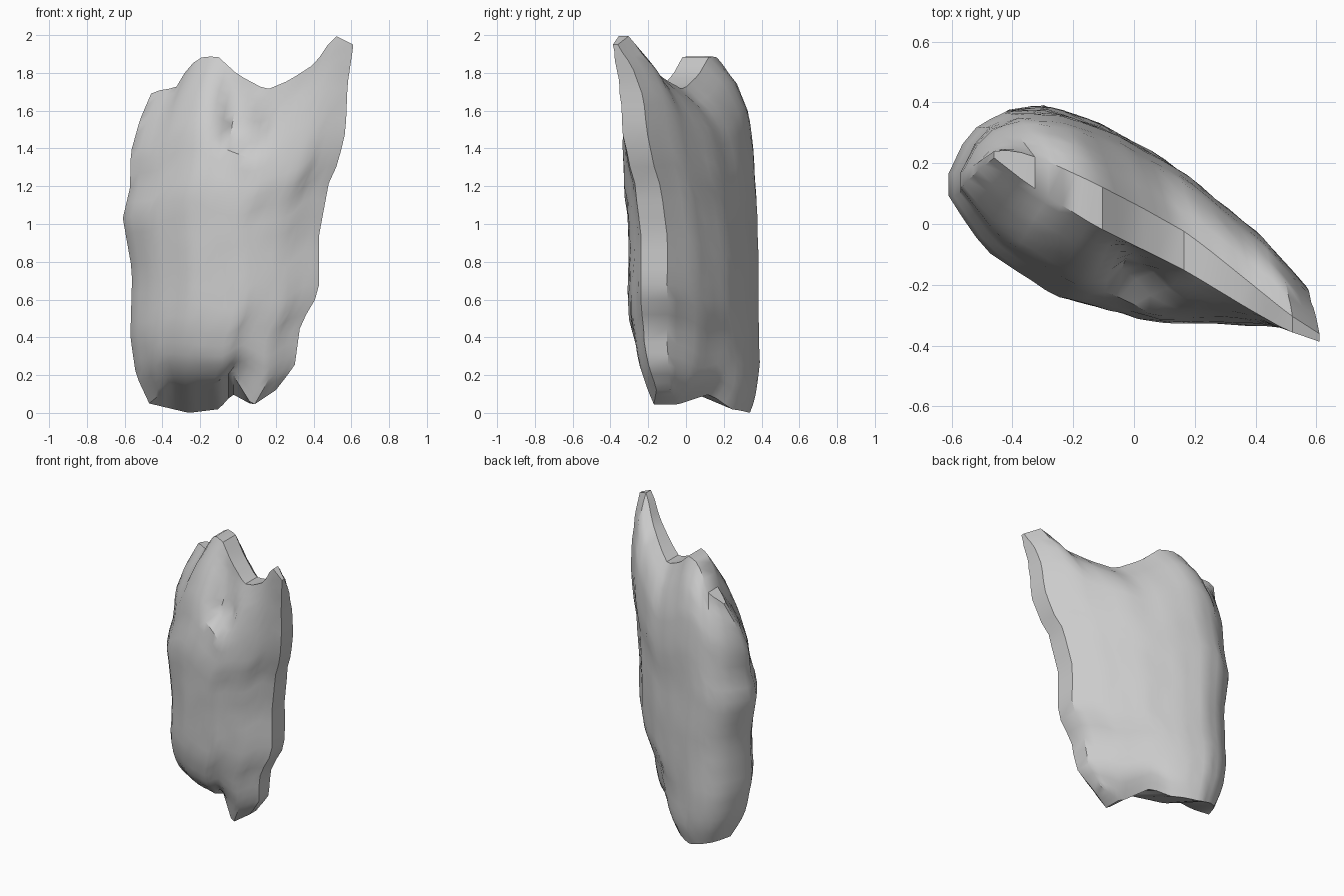
import bpy, bmesh, math, random
from mathutils import Vector

cube = bpy.data.objects.get("Cube")
if cube:
    bpy.data.objects.remove(cube)
random.seed(4)
COLS, ROWS = 24, 26


def curve(pairs):
    """Piecewise linear lookup through (position, value) pairs."""
    def look(p):
        if p <= pairs[0][0]:
            return pairs[0][1]
        for (a, va), (b, vb) in zip(pairs, pairs[1:]):
            if p <= b:
                return va + (vb - va) * (p - a) / (b - a)
        return pairs[-1][1]
    return look


def lerp(a, b, t):
    return a + (b - a) * t


# Side outlines by height
right_edge = curve([(.05, -.47), (.2, -.54), (.4, -.57), (.75, -.56), (1.03, -.61),
                    (1.2, -.57), (1.37, -.57), (1.55, -.52), (1.69, -.46)])
left_edge = curve([(.12, .2), (.25, .3), (.47, .33), (.64, .43), (.95, .43),
                   (1.22, .48), (1.33, .53), (1.5, .57), (1.75, .58), (1.95, .61)])
# Upper and lower outlines across the width
top_edge = curve([(-.46, 1.69), (-.41, 1.71), (-.33, 1.72), (-.27, 1.82), (-.21, 1.88), (-.11, 1.89),
                  (0, 1.79), (.15, 1.71), (.27, 1.76), (.41, 1.85), (.51, 2), (.61, 1.95)])
bottom_edge = curve([(-.47, .05), (-.26, 0), (-.1, .02), (-.03, .1), (.08, .04), (.2, .12)])
# Plan outline, and the ridges the body narrows to above and below
plan_front = curve([(-.61, .09), (-.5, -.08), (-.28, -.23), (0, -.3), (.2, -.29), (.43, -.24)])
plan_back = curve([(-.61, .16), (-.57, .26), (-.52, .33), (-.43, .38), (-.3, .39), (-.14, .34),
                   (.07, .23), (.3, .05), (.43, -.1)])
top_ridge = curve([(-.46, .26), (-.34, .21), (-.15, .12), (.17, -.02), (.5, -.24), (.61, -.28)])
bottom_ridge = curve([(-.47, .26), (-.26, .21), (-.1, .1), (.08, -.07), (.2, -.08)])
front_fullness = curve([(0, .48), (.05, .66), (.12, .85), (.25, 1), (.65, 1), (.8, .82), (.9, .58), (1, .25)])
back_fullness = curve([(0, .75), (.06, .95), (.14, 1), (.45, 1), (.6, .94), (.72, .93), (.85, .82),
                       (.93, .58), (1, .2)])
underside = curve([(-.47, 0), (-.35, .13), (-.06, .14), (.07, 0)])
foot_taper = curve([(-.1, 0), (.06, .6)])


def body_point(u, t, front):
    x = lerp(right_edge(lerp(.05, 1.69, t)), left_edge(lerp(.12, 1.96, t)), u)
    x_mid, x_top, x_low = lerp(-.61, .43, u), lerp(-.46, .61, u), lerp(-.47, .2, u)
    z = lerp(bottom_edge(x_low), top_edge(x_top), t)
    ridge = lerp(bottom_ridge(x_low), top_ridge(x_top), min(1, max(0, t * 2 - .5)))
    if front:
        plan, full = plan_front(x_mid), front_fullness(t)
    else:
        plan, full = plan_back(x_mid), back_fullness(t) - foot_taper(x_low) * (1 - t) ** 14
    # The horn sweeps forward as it leaves the body
    y = lerp(ridge, plan, full) - .65 * u * max(0, x - x_mid)
    if front:
        z += underside(x_low) * (1 - t) ** 8
        # Hollow beside the horn, with a small fold below it
        hollow = math.exp(-((x - .02) / .1) ** 4)
        y += .11 * hollow * min(1, max(0, (z - 1.4) / .06)) * (1 - t ** 8)
        y -= .02 * math.exp(-((x - .06) / .05) ** 2 - ((z - 1.33) / .09) ** 2)
    return Vector((x, y, z))


# Body: a front and a back sheet joined around the rim
bm = bmesh.new()
sheets = []
for front in (True, False):
    grid = []
    for j in range(ROWS + 1):
        t = lerp(j / ROWS, .5 - .5 * math.cos(math.pi * j / ROWS), .5)
        row = []
        for i in range(COLS + 1):
            p = body_point(i / COLS, t, front)
            if 0 < j < ROWS:
                p.y += random.uniform(-.003, .003)
            row.append(bm.verts.new(p))
        grid.append(row)
    sheets.append(grid)
    for j in range(ROWS):
        for i in range(COLS):
            bm.faces.new((grid[j][i], grid[j][i + 1], grid[j + 1][i + 1], grid[j + 1][i]))
f, b = sheets
for j in (0, ROWS):
    for i in range(COLS):
        bm.faces.new((f[j][i], f[j][i + 1], b[j][i + 1], b[j][i]))
for i in (0, COLS):
    for j in range(ROWS):
        bm.faces.new((f[j][i], f[j + 1][i], b[j + 1][i], b[j][i]))
bmesh.ops.recalc_face_normals(bm, faces=bm.faces)
mesh = bpy.data.meshes.new("stone_body")
bm.to_mesh(mesh)
bm.free()
body = bpy.data.objects.new("stone_body", mesh)
bpy.context.collection.objects.link(body)

# Plain grey
grey = bpy.data.materials.new("stone_grey")
grey.use_nodes = True
colour = (.6, .6, .6, 1)
grey.diffuse_color = colour
grey.node_tree.nodes["Principled BSDF"].inputs["Base Color"].default_value = colour
mesh.materials.append(grey)

for o in bpy.context.selected_objects:
    o.select_set(False)
body.select_set(True)
bpy.context.view_layer.objects.active = body
bpy.ops.object.shade_smooth_by_angle(angle=math.radians(35))
